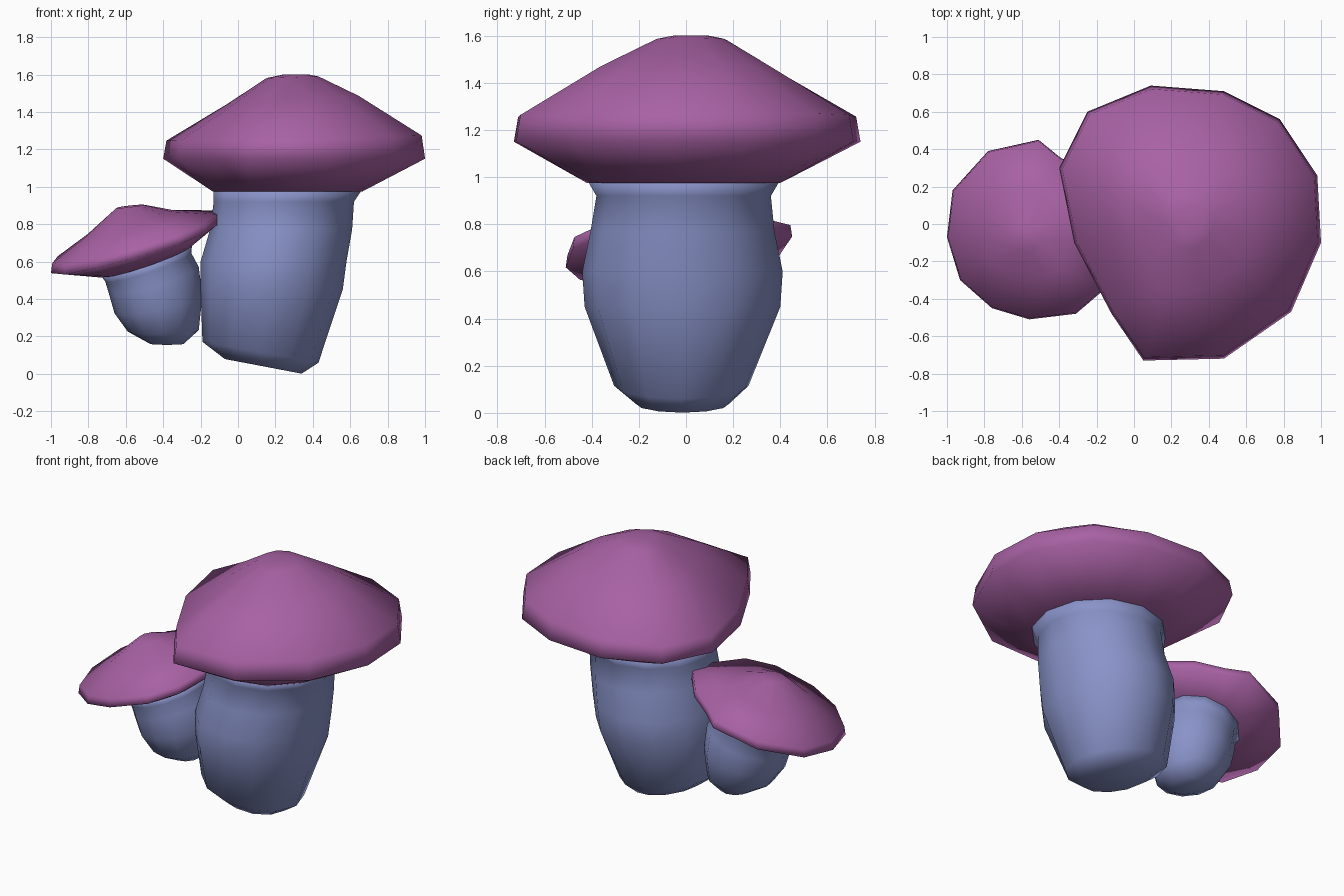
import bpy, bmesh, math
from mathutils import Vector

if "Cube" in bpy.data.objects:
    bpy.data.objects.remove(bpy.data.objects["Cube"])


def material(name, color):
    m = bpy.data.materials.new(name)
    m.diffuse_color = (*color, 1)
    m.use_nodes = True
    m.node_tree.nodes["Principled BSDF"].inputs["Base Color"].default_value = m.diffuse_color
    return m


purple = material("cap_purple", (0.39, 0.12, 0.37))
blue = material("stem_blue", (0.25, 0.29, 0.58))


def loft(name, rings, mat):
    """Skin a list of equally long rings and close both ends."""
    bm = bmesh.new()
    loops = [[bm.verts.new(p) for p in r] for r in rings]
    n = len(loops[0])
    for a, b in zip(loops, loops[1:]):
        for i in range(n):
            j = (i + 1) % n
            bm.faces.new((a[i], a[j], b[j], b[i]))
    bm.faces.new(loops[0][::-1])
    bm.faces.new(loops[-1])
    bmesh.ops.recalc_face_normals(bm, faces=bm.faces)
    me = bpy.data.meshes.new(name)
    bm.to_mesh(me)
    bm.free()
    me.materials.append(mat)
    me.shade_smooth()
    ob = bpy.data.objects.new(name, me)
    bpy.context.collection.objects.link(ob)
    return ob


def ellipse(cx, cy, cz, rx, ry, sx=0.0, sy=0.0, n=12):
    """Ring lying in a plane with slopes sx, sy."""
    pts = []
    for i in range(n):
        a = 2 * math.pi * i / n
        dx, dy = rx * math.cos(a), ry * math.sin(a)
        pts.append(Vector((cx + dx, cy + dy, cz + sx * dx + sy * dy)))
    return pts


def scaled(outline, pivot, s, z, sx=0.0, sy=0.0, shift=(0, 0)):
    """Rim outline scaled about a pivot and laid in a sloped plane."""
    px, py = pivot
    pts = []
    for x, y in outline:
        dx, dy = (x - px) * s + shift[0], (y - py) * s + shift[1]
        pts.append(Vector((px + dx, py + dy, z + sx * dx + sy * dy)))
    return pts


# Large cap
big = [(1.0, -0.1), (0.98, 0.26), (0.78, 0.56), (0.48, 0.71), (0.09, 0.74), (-0.25, 0.6),
       (-0.4, 0.3), (-0.32, -0.1), (-0.12, -0.48), (0.05, -0.73), (0.48, -0.72), (0.84, -0.47)]
c = (0.29, 0.0)
loft("large_cap", [
    ellipse(0.265, -0.01, 0.975, 0.40, 0.41, 0.0),
    scaled(big, c, 1.0, 1.15),
    scaled(big, c, 0.975, 1.26, 0.02),
    scaled(big, c, 0.5, 1.465, 0.06),
    scaled(big, c, 0.2, 1.585, 0.03, 0, (0, 0.02)),
    scaled(big, c, 0.1, 1.6, 0, 0, (0.02, 0.02)),
], purple)

# Large stem with a slanted foot
loft("large_stem", [
    ellipse(0.135, -0.015, 0.04, 0.205, 0.20, -0.19),
    ellipse(0.12, -0.02, 0.115, 0.31, 0.285, -0.18),
    ellipse(0.18, -0.015, 0.45, 0.38, 0.415),
    ellipse(0.19, -0.015, 0.6, 0.39, 0.425),
    ellipse(0.23, -0.015, 0.77, 0.38, 0.39),
    ellipse(0.245, -0.01, 0.92, 0.375, 0.37),
    ellipse(0.265, -0.01, 0.98, 0.395, 0.405),
], blue)

# Small tilted cap
small = [(-0.1, -0.1), (-0.11, 0.1), (-0.24, 0.26), (-0.4, 0.36), (-0.51, 0.45), (-0.78, 0.39),
         (-0.97, 0.18), (-1.0, -0.07), (-0.93, -0.3), (-0.76, -0.45), (-0.56, -0.51),
         (-0.31, -0.48), (-0.17, -0.36)]
n = len(small)
c = (-0.56, -0.03)
t = (0.30, 0.12)
loft("small_cap", [
    ellipse(-0.49, -0.01, 0.605, 0.25, 0.27, 0.34, 0.12, n),
    scaled(small, c, 1.0, 0.675, *t),
    scaled(small, c, 0.985, 0.725, *t),
    scaled(small, c, 0.52, 0.81, *t, (-0.03, -0.02)),
    scaled(small, c, 0.16, 0.9, 0.12, 0.06, (-0.02, -0.04)),
], purple)

# Small stem, leaning away from the large one
loft("small_stem", [
    ellipse(-0.38, 0.03, 0.16, 0.09, 0.10, 0.0, 0.05),
    ellipse(-0.40, 0.02, 0.23, 0.19, 0.20, 0.02, 0.1),
    ellipse(-0.425, 0.01, 0.37, 0.235, 0.25, 0.2, 0.12),
    ellipse(-0.45, 0.0, 0.50, 0.24, 0.26, 0.3, 0.12),
    ellipse(-0.48, -0.01, 0.57, 0.23, 0.25, 0.33, 0.12),
    ellipse(-0.49, -0.01, 0.61, 0.245, 0.265, 0.34, 0.12),
], blue)
